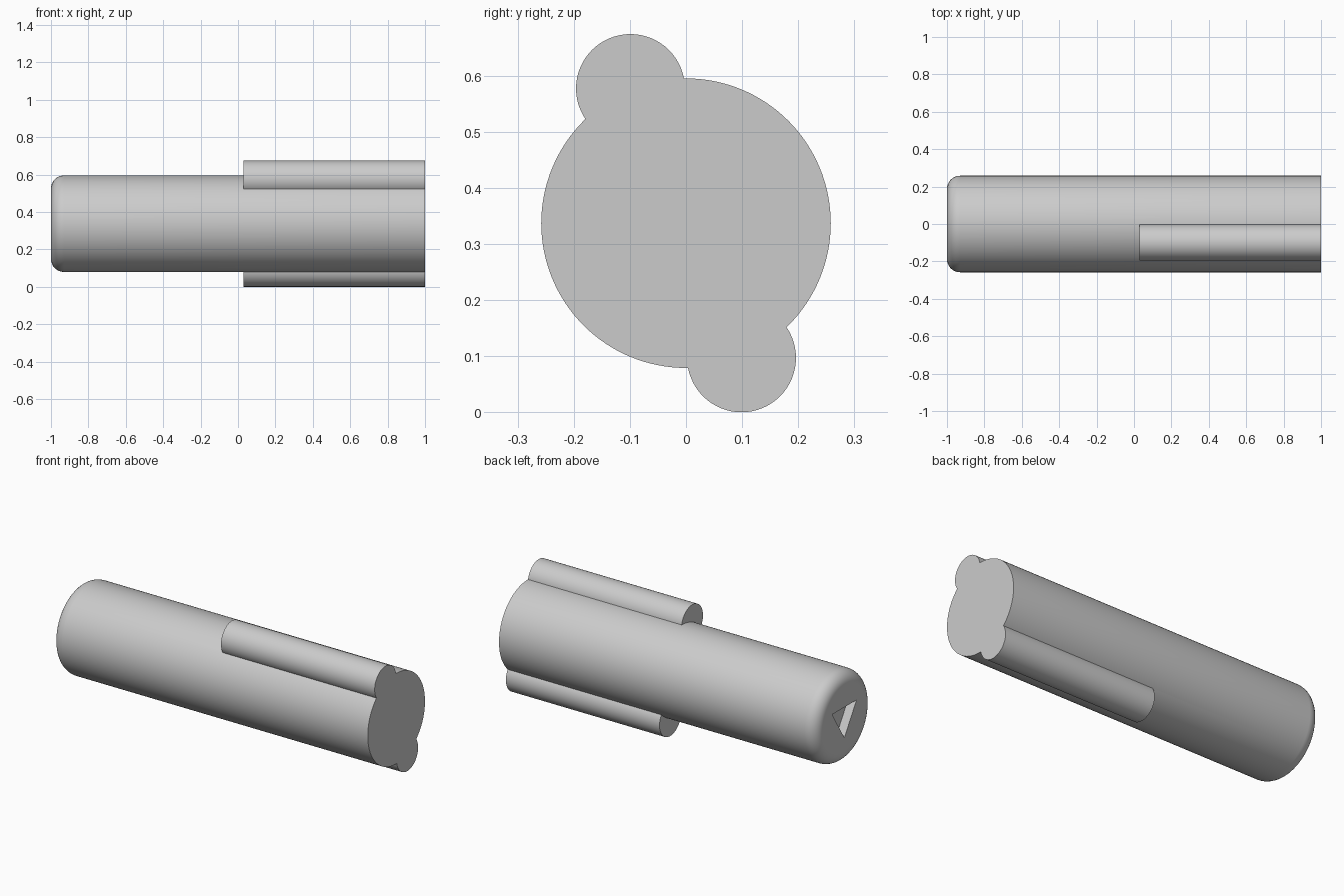
import bpy, bmesh, math
from mathutils import Matrix, Vector

cube = bpy.data.objects.get("Cube")
if cube:
    bpy.data.objects.remove(cube, do_unlink=True)

GREY = (0.6, 0.6, 0.6, 1.0)
mat = bpy.data.materials.new("plain grey")
mat.use_nodes = True
mat.diffuse_color = GREY
mat.node_tree.nodes["Principled BSDF"].inputs["Base Color"].default_value = GREY

AXIS_Z = 0.337


def rod(name, radius, x0, x1, y, z, sides, rounding=0.0):
    """Cylinder along x, with an optional rounded rim at the x0 end."""
    bm = bmesh.new()
    place = Matrix.Translation(((x0 + x1) / 2, y, z)) @ Matrix.Rotation(math.pi / 2, 4, 'Y')
    bmesh.ops.create_cone(bm, cap_ends=True, segments=sides, radius1=radius,
                          radius2=radius, depth=x1 - x0, matrix=place)
    if rounding:
        rim = [e for e in bm.edges if all(v.co.x < x0 + 0.001 for v in e.verts)]
        bmesh.ops.bevel(bm, geom=rim, offset=rounding, segments=8,
                        profile=0.5, affect='EDGES')
    return finish(name, bm)


def finish(name, bm):
    bmesh.ops.recalc_face_normals(bm, faces=bm.faces)
    mesh = bpy.data.meshes.new(name)
    bm.to_mesh(mesh)
    bm.free()
    mesh.materials.append(mat)
    obj = bpy.data.objects.new(name, mesh)
    bpy.context.collection.objects.link(obj)
    return obj


def combine(target, other, operation):
    """Apply a boolean and remove the helper."""
    mod = target.modifiers.new("combine", 'BOOLEAN')
    mod.operation = operation
    mod.solver = 'EXACT'
    mod.object = other
    bpy.context.view_layer.objects.active = target
    bpy.ops.object.modifier_apply(modifier=mod.name)
    bpy.data.objects.remove(other, do_unlink=True)


# Main shaft, rounded at one end
shaft = rod("shaft", 0.258, -1, 1, 0, AXIS_Z, 128, rounding=0.07)

# Two opposite side keys, fused into the shaft
for side in (-1, 1):
    key = rod("side_key", 0.097, 0.03, 1, side * 0.099, AXIS_Z - side * 0.24, 64)
    combine(shaft, key, 'UNION')

# Triangular pocket in the rounded end
bm = bmesh.new()
corners = [(0.11, 0.065), (-0.11, 0.065), (0, -0.11)]
face = bm.faces.new([bm.verts.new((-1.05, y, AXIS_Z + z)) for y, z in corners])
walls = bmesh.ops.extrude_face_region(bm, geom=[face])
bmesh.ops.translate(bm, vec=Vector((0.1, 0, 0)),
                    verts=[g for g in walls["geom"] if isinstance(g, bmesh.types.BMVert)])
combine(shaft, finish("pocket_cutter", bm), 'DIFFERENCE')

# Smooth round faces, sharp rims
bpy.ops.object.select_all(action='DESELECT')
shaft.select_set(True)
bpy.context.view_layer.objects.active = shaft
bpy.ops.object.shade_smooth_by_angle(angle=math.radians(30))
